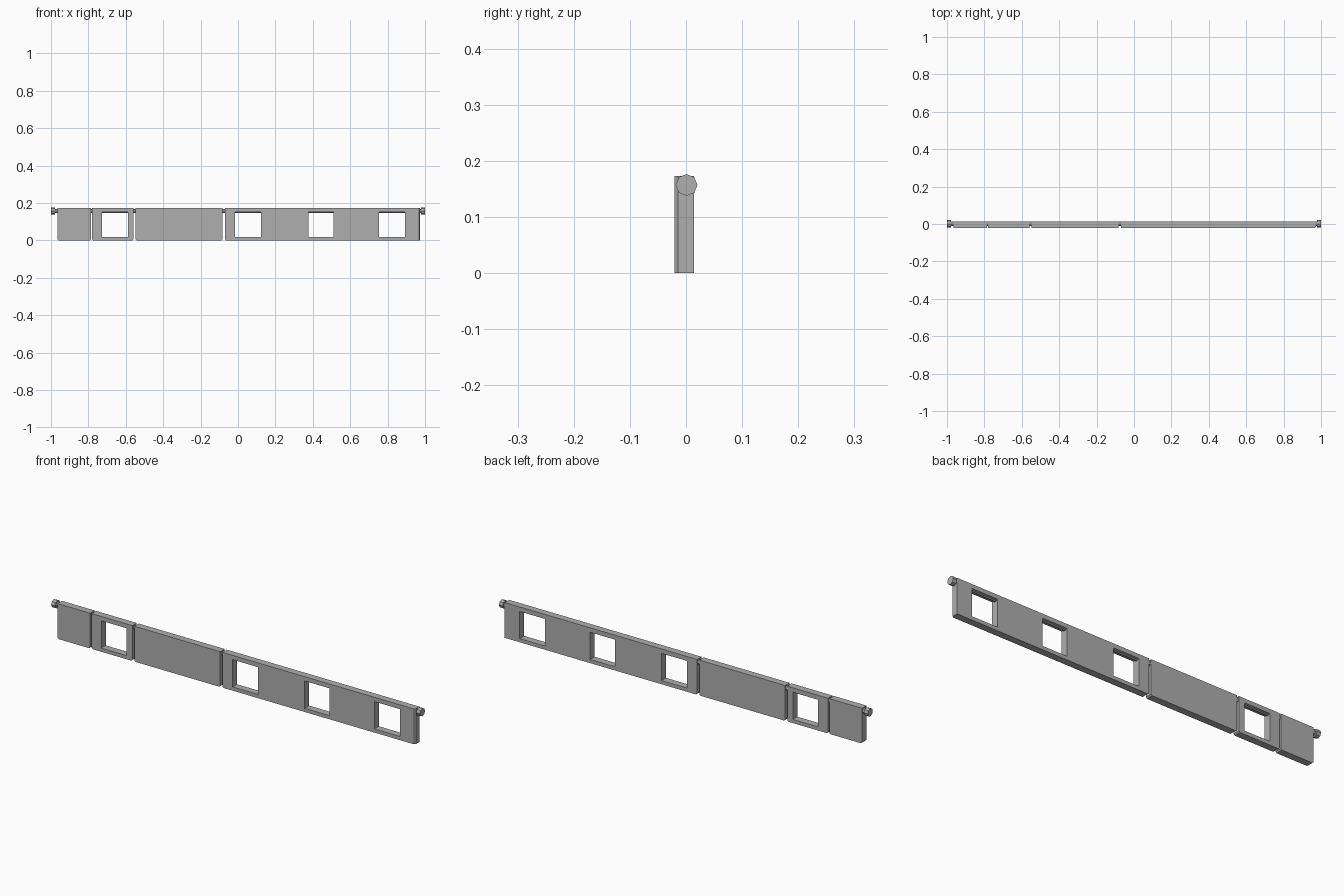
import bpy, bmesh, math
from mathutils import Vector

if "Cube" in bpy.data.objects:
    bpy.data.objects.remove(bpy.data.objects["Cube"])

Y0, Y1 = -0.0205, 0.0140      # panel front and back
Z0, Z1 = 0.0, 0.173           # panel bottom and top
AXIS_Y, AXIS_Z = 0.001, 0.157  # hinge rod axis

grey = bpy.data.materials.new("dark_grey")
grey.diffuse_color = (0.43, 0.43, 0.43, 1)
grey.use_nodes = True
grey.node_tree.nodes["Principled BSDF"].inputs["Base Color"].default_value = grey.diffuse_color


def box(name, x0, x1, y0, y1, z0, z1):
    bm = bmesh.new()
    bmesh.ops.create_cube(bm, size=1)
    for v in bm.verts:
        v.co = Vector((x0 + (v.co.x + .5) * (x1 - x0),
                       y0 + (v.co.y + .5) * (y1 - y0),
                       z0 + (v.co.z + .5) * (z1 - z0)))
    me = bpy.data.meshes.new(name)
    bm.to_mesh(me)
    bm.free()
    me.materials.append(grey)
    ob = bpy.data.objects.new(name, me)
    bpy.context.collection.objects.link(ob)
    return ob


def chamfer(ob, size, test):
    """Bevel the edges whose middle point and direction pass the test."""
    bm = bmesh.new()
    bm.from_mesh(ob.data)
    edges = [e for e in bm.edges
             if test((e.verts[0].co + e.verts[1].co) / 2,
                     (e.verts[1].co - e.verts[0].co).normalized())]
    bmesh.ops.bevel(bm, geom=edges, offset=size, segments=1, affect='EDGES')
    bm.to_mesh(ob.data)
    bm.free()


def panel(name, x0, x1, windows=(), right_chamfer=False):
    ob = box(name, x0, x1, Y0, Y1, Z0, Z1)
    xm = (x0 + x1) / 2
    # small cut bottom corners
    chamfer(ob, 0.006, lambda m, d: abs(d.y) > .9 and m.z < 0.01
            and not (right_chamfer and m.x > xm))
    # chamfered upright edge at the free end
    if right_chamfer:
        chamfer(ob, 0.0065, lambda m, d: abs(d.z) > .9 and m.x > xm and m.y < 0)
    for a, b in windows:
        cutter = box("window_cutter", a, b, Y0 - .05, Y1 + .05, 0.018, 0.152)
        mod = ob.modifiers.new("window", 'BOOLEAN')
        mod.operation = 'DIFFERENCE'
        mod.solver = 'EXACT'
        mod.object = cutter
        bpy.context.view_layer.objects.active = ob
        bpy.ops.object.modifier_apply(modifier=mod.name)
        bpy.data.objects.remove(cutter, do_unlink=True)


def rod(name, x0, x1, r):
    bpy.ops.mesh.primitive_cylinder_add(
        vertices=8, radius=r, depth=x1 - x0,
        location=((x0 + x1) / 2, AXIS_Y, AXIS_Z), rotation=(0, math.pi / 2, 0))
    bpy.context.object.name = name
    bpy.context.object.data.materials.append(grey)


# Hanging panels
panel("end_panel", -0.965, -0.787)
panel("small_window_panel", -0.780, -0.559, [(-0.727, -0.589)])
panel("plain_panel", -0.548, -0.082)
panel("long_window_panel", -0.070, 0.974,
      [(-0.015, 0.123), (0.376, 0.510), (0.754, 0.892)], right_chamfer=True)

# Hinge rod and its end knobs
rod("hinge_rod", -0.98, 0.98, 0.012)
rod("left_knob", -1.0, -0.979, 0.0195)
rod("right_knob", 0.979, 1.0, 0.0195)
